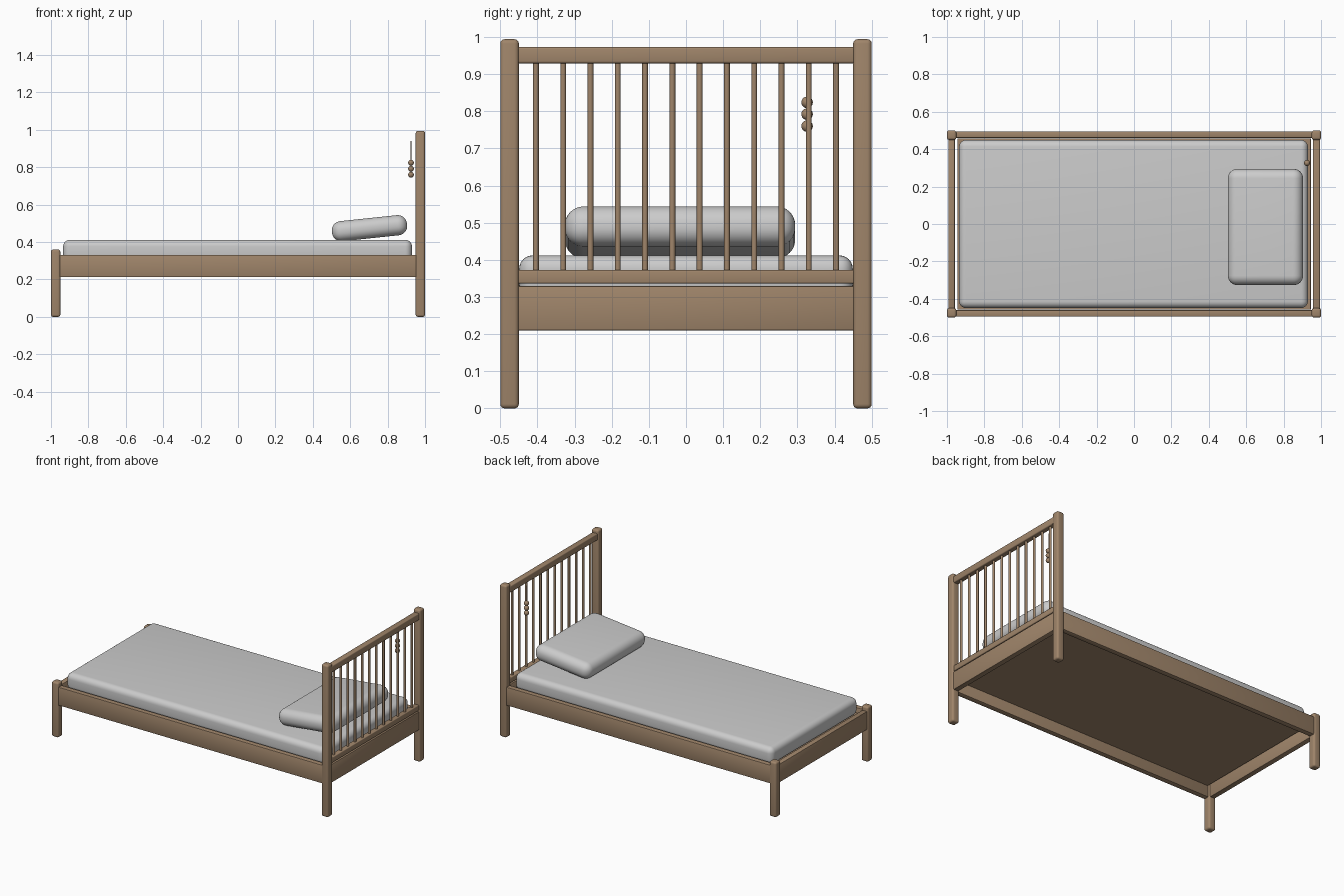
import bpy
from math import radians

if "Cube" in bpy.data.objects:
    bpy.data.objects.remove(bpy.data.objects["Cube"])

wood = bpy.data.materials.new("wood")
wood.diffuse_color = (0.35, 0.235, 0.145, 1)
wood.use_nodes = True
wood.node_tree.nodes["Principled BSDF"].inputs["Base Color"].default_value = wood.diffuse_color


def finish(ob, name, mat):
    ob.name = name
    if mat:
        ob.data.materials.append(mat)
    bpy.ops.object.shade_smooth_by_angle(angle=radians(40))
    return ob


def box(name, lo, hi, bevel=0.004, segs=2, mat=wood, tilt=0):
    """Rounded box between two corners, optionally tilted about y."""
    bpy.ops.mesh.primitive_cube_add(size=1, location=[(a + b) / 2 for a, b in zip(lo, hi)])
    ob = bpy.context.object
    ob.scale = [b - a for a, b in zip(lo, hi)]
    bpy.ops.object.transform_apply(location=False, rotation=False, scale=True)
    m = ob.modifiers.new("round", 'BEVEL')
    m.width, m.segments = bevel, segs
    bpy.ops.object.modifier_apply(modifier="round")
    ob.rotation_euler.y = radians(tilt)
    return finish(ob, name, mat)


def rod(name, x, y, z0, z1, r, sides=16):
    bpy.ops.mesh.primitive_cylinder_add(vertices=sides, radius=r, depth=z1 - z0,
                                        location=(x, y, (z0 + z1) / 2))
    return finish(bpy.context.object, name, wood)


# corner posts and side rails
for s, side in ((-1, "front"), (1, "back")):
    y0, y1 = sorted((s * 0.45, s * 0.5))
    box(side + "_head_post", (0.95, y0, 0), (1.0, y1, 0.994), 0.012, 4)
    box(side + "_foot_post", (-1.0, y0, 0), (-0.95, y1, 0.36), 0.012, 4)
    y0, y1 = sorted((s * 0.46, s * 0.495))
    box(side + "_side_rail", (-0.955, y0, 0.212), (0.955, y1, 0.332))

# end rails
box("foot_rail", (-0.993, -0.455, 0.212), (-0.958, 0.455, 0.332))
box("head_rail", (0.958, -0.455, 0.21), (0.993, 0.455, 0.33))

# headboard rails and spindles
box("headboard_top_rail", (0.956, -0.455, 0.929), (0.994, 0.455, 0.973), 0.006, 3)
box("headboard_lower_rail", (0.958, -0.455, 0.336), (0.992, 0.455, 0.373), 0.005, 3)
for i in range(12):
    rod("headboard_spindle", 0.975, -0.404 + i * 0.808 / 11, 0.37, 0.932, 0.0078)

# bed base, mattress and pillow
box("base_panel", (-0.945, -0.458, 0.283), (0.945, 0.458, 0.3), 0.002, 1)
box("mattress", (-0.935, -0.449, 0.298), (0.93, 0.449, 0.412), 0.036, 6, None)
box("pillow", (0.501, -0.326, 0.42), (0.905, 0.294, 0.528), 0.05, 8, None, -6)

# hanging bead charm
rod("bead_string", 0.925, 0.326, 0.75, 0.94, 0.0015, 8)
for z in (0.76, 0.792, 0.824):
    bpy.ops.mesh.primitive_uv_sphere_add(segments=20, ring_count=12, radius=0.0155,
                                         location=(0.925, 0.326, z))
    finish(bpy.context.object, "bead", wood)
